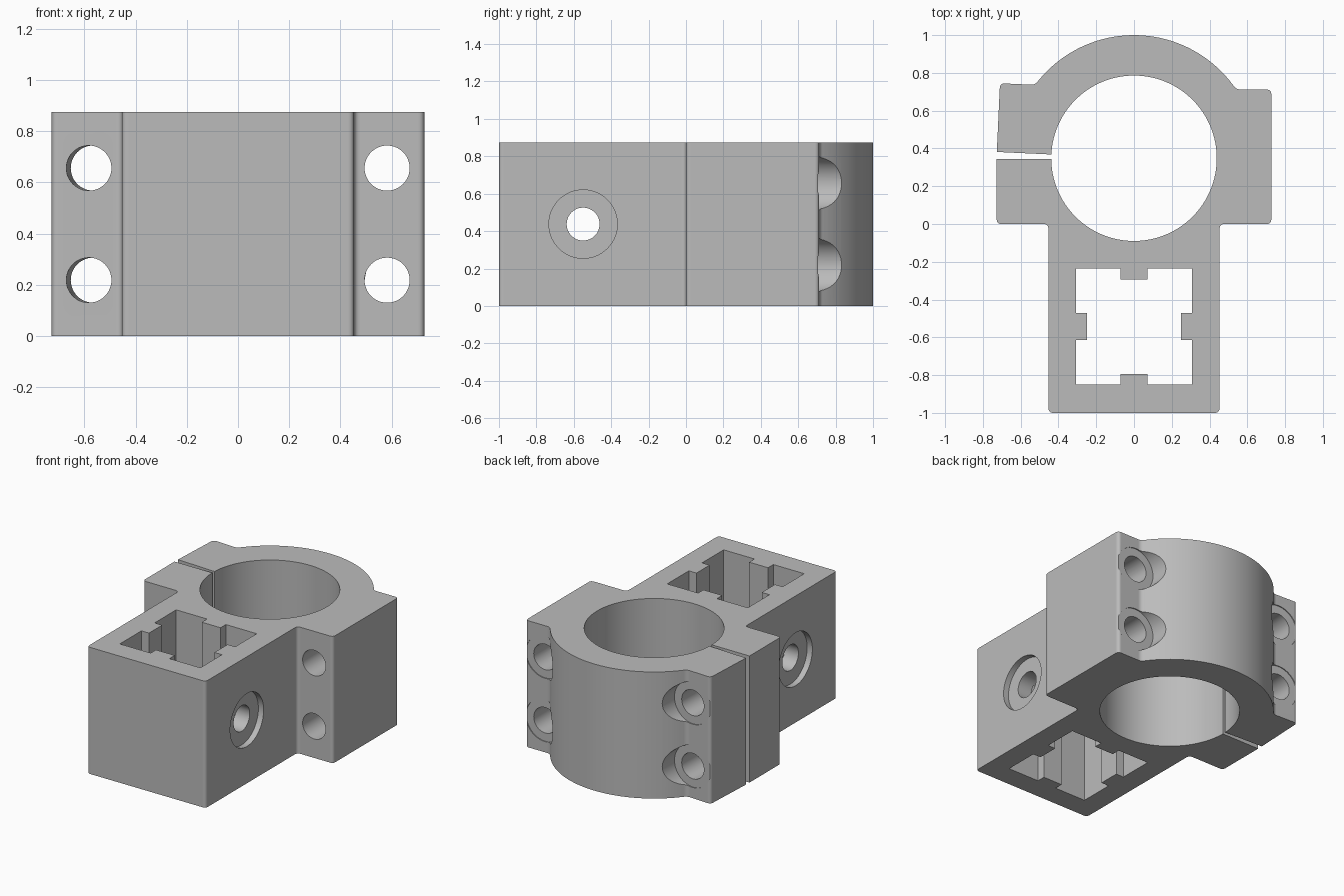
import bpy, bmesh, math
from mathutils import Vector, Matrix

if "Cube" in bpy.data.objects:
    bpy.data.objects.remove(bpy.data.objects["Cube"])

HEIGHT = 0.875
CENTRE = Vector((0, 0.348, 0))       # axis of the clamp ring
RING_R, BORE_R = 0.652, 0.438
TILT = Matrix.Rotation(-0.046, 4, "Z")   # the sprung-open jaw
EAR_X, EAR_TOP = 0.727, 0.712
BOLT_X, BOLT_R, HEAD_R = 0.582, 0.088, 0.145

grey = bpy.data.materials.new("mid grey")
grey.use_nodes = True
colour = (0.5, 0.5, 0.5, 1)
grey.diffuse_color = colour
grey.node_tree.nodes["Principled BSDF"].inputs["Base Color"].default_value = colour


def tilted(v):
    return CENTRE + TILT @ (Vector(v) - CENTRE)


def rounded(points):
    """Round each (position, corner length) of a closed outline."""
    out = []
    for i, (p, t) in enumerate(points):
        if not t:
            out.append(p)
            continue
        a = p + (points[i - 1][0] - p).normalized() * t
        b = p + (points[(i + 1) % len(points)][0] - p).normalized() * t
        for k in range(7):
            s = k / 6
            out.append(a * (1 - s) ** 2 + p * 2 * s * (1 - s) + b * s * s)
    return out


def prism(name, outline, z0, z1):
    bm = bmesh.new()
    face = bm.faces.new([bm.verts.new((p.x, p.y, z0)) for p in outline])
    top = bmesh.ops.extrude_face_region(bm, geom=[face])["geom"]
    bmesh.ops.translate(bm, verts=[g for g in top if isinstance(g, bmesh.types.BMVert)],
                        vec=(0, 0, z1 - z0))
    bmesh.ops.recalc_face_normals(bm, faces=bm.faces)
    return finish(name, bm)


def rod(name, start, end, radius, sides=48):
    start, end = Vector(start), Vector(end)
    axis = end - start
    turn = axis.to_track_quat("Z", "Y").to_matrix().to_4x4()
    bm = bmesh.new()
    bmesh.ops.create_cone(bm, cap_ends=True, segments=sides, radius1=radius, radius2=radius,
                          depth=axis.length, matrix=Matrix.Translation((start + end) / 2) @ turn)
    return finish(name, bm)


def finish(name, bm):
    mesh = bpy.data.meshes.new(name)
    bm.to_mesh(mesh)
    bm.free()
    mesh.materials.append(grey)
    obj = bpy.data.objects.new(name, mesh)
    bpy.context.collection.objects.link(obj)
    return obj


# Outline of the body: socket block, ears, slit and ring
def P(x, y):
    return Vector((x, y, 0))


R = 0.026
outline = [(P(-0.453, -1), R), (P(0.453, -1), R), (P(0.453, 0), R),
           (P(EAR_X, 0), R), (P(EAR_X, EAR_TOP), R)]
right_angle = math.asin((EAR_TOP - CENTRE.y) / RING_R)
left_angle = math.pi - right_angle - 0.046
STEPS = 40
for i in range(STEPS + 1):
    a = right_angle + (left_angle - right_angle) * i / STEPS
    p = CENTRE + RING_R * P(math.cos(a), math.sin(a))
    outline.append((p, 0.022 if i in (0, STEPS) else 0))
outline += [(tilted(P(-EAR_X, EAR_TOP)), R), (tilted(P(-EAR_X, CENTRE.y)), 0),
            (tilted(P(-0.3, CENTRE.y)), 0), (P(-0.3, 0.345), 0),
            (P(-EAR_X, 0.345), 0), (P(-EAR_X, 0), R), (P(-0.453, 0), R)]
body = prism("clamp_body", rounded(outline), 0, HEIGHT)

# Ring bore
cutters = [rod("bore_cutter", CENTRE - Vector((0, 0, 0.1)), CENTRE + Vector((0, 0, 1)), BORE_R, 128)]

# Square socket with a tab in the middle of each wall
S, T, D = 0.308, 0.072, 0.058
quarter = [P(S, -S), P(S, -T), P(S - D, -T), P(S - D, T), P(S, T)]
socket = [Matrix.Rotation(k * math.pi / 2, 4, "Z") @ p + P(0, -0.543)
          for k in range(4) for p in quarter]
cutters.append(prism("socket_cutter", socket, -0.1, 1))

# Cross hole with a shallow recess on each side of the block
cross_y, cross_z = -0.55, HEIGHT / 2
for s in (-1, 1):
    cutters.append(rod("cross_hole_cutter", (s * 0.1, cross_y, cross_z),
                       (s * 0.43, cross_y, cross_z), BOLT_R))
    cutters.append(rod("recess_cutter", (s * 0.413, cross_y, cross_z),
                       (s * 0.6, cross_y, cross_z), 0.183, 64))

# Clamp bolt holes and their head clearances
for z in (HEIGHT / 4, HEIGHT * 3 / 4):
    for s in (-1, 1):
        place = tilted if s < 0 else Vector
        x = s * BOLT_X
        cutters.append(rod("lower_bolt_cutter", (x, -0.1, z), (x, 0.355, z), BOLT_R))
        cutters.append(rod("upper_bolt_cutter", place((x, 0.34, z)), place((x, 0.9, z)), BOLT_R))
        cutters.append(rod("bolt_head_cutter", place((x, EAR_TOP - 0.006, z)),
                           place((x, 1.1, z)), HEAD_R))

# Cut, then remove the cutters
bpy.context.view_layer.objects.active = body
for c in cutters:
    c.hide_render = True
    mod = body.modifiers.new("cut", "BOOLEAN")
    mod.operation, mod.solver, mod.object = "DIFFERENCE", "EXACT", c
    bpy.ops.object.modifier_apply(modifier=mod.name)
    bpy.data.objects.remove(c)

# Smooth the curved walls, keep the edges crisp
bpy.ops.object.select_all(action="DESELECT")
body.select_set(True)
bpy.ops.object.shade_smooth_by_angle(angle=math.radians(30))
weighted = body.modifiers.new("even_shading", "WEIGHTED_NORMAL")
weighted.keep_sharp = True
